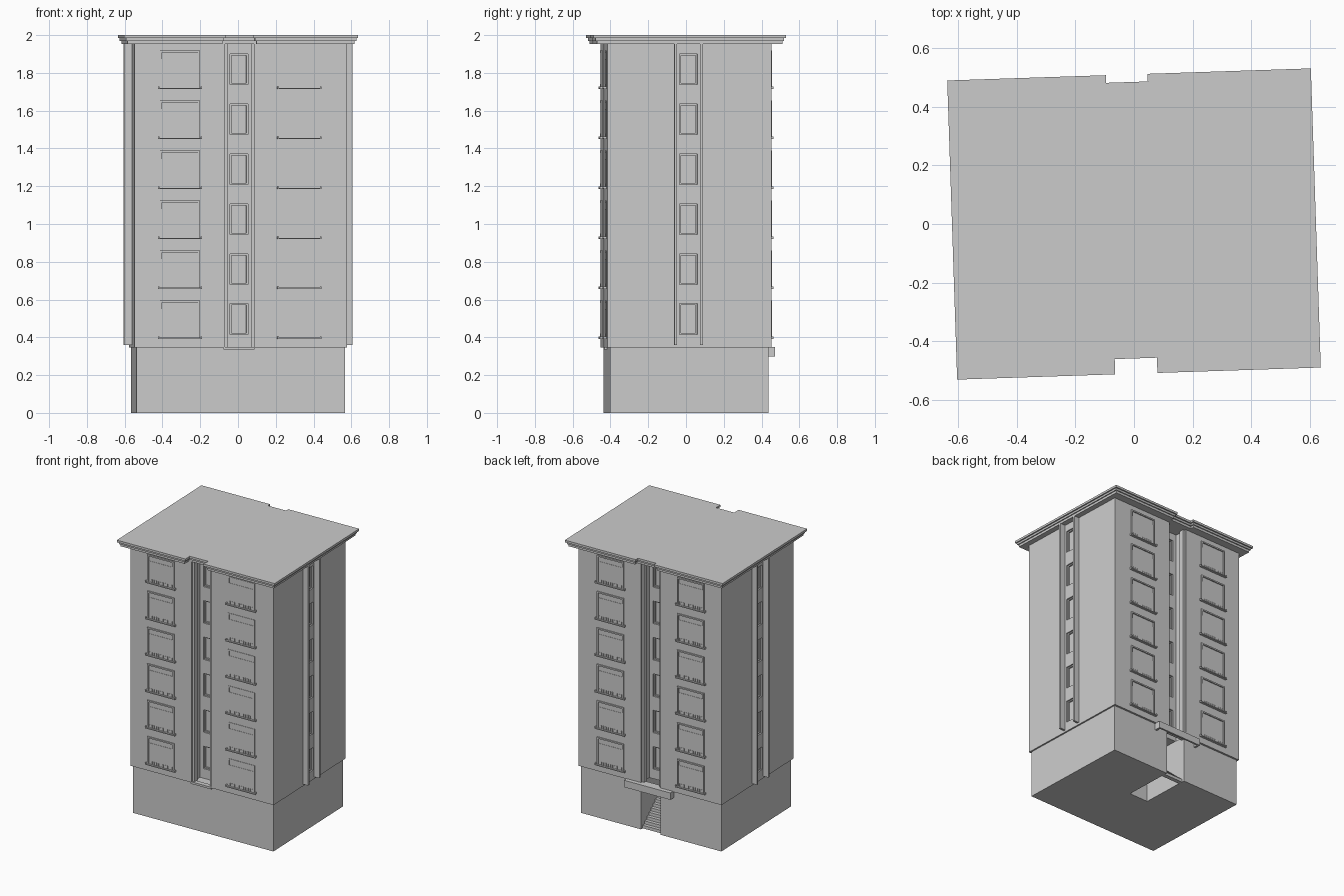
import bpy, bmesh, math
from mathutils import Vector

if "Cube" in bpy.data.objects:
    bpy.data.objects.remove(bpy.data.objects["Cube"])

TURN = math.radians(1.9)
HX, HY = 0.563, 0.434            # half size of the tower
Z0, Z1 = 0.345, 1.955
FLOORS = [0.395 + 0.2645 * i for i in range(6)]
FRONT, RIGHT, BACK, LEFT = range(4)
U = [Vector((1, 0)), Vector((0, 1)), Vector((-1, 0)), Vector((0, -1))]
N = [Vector((0, -1)), Vector((1, 0)), Vector((0, 1)), Vector((-1, 0))]
MID = [-0.006, -0.006, 0.006, 0.006]   # centre of the window column on each side

grey = bpy.data.materials.new("plain grey")
grey.use_nodes = True
grey.diffuse_color = (0.6, 0.6, 0.6, 1)
grey.node_tree.nodes["Principled BSDF"].inputs["Base Color"].default_value = (0.6, 0.6, 0.6, 1)


def finish(name, bm):
    bmesh.ops.recalc_face_normals(bm, faces=bm.faces)
    mesh = bpy.data.meshes.new(name)
    bm.to_mesh(mesh)
    bm.free()
    mesh.materials.append(grey)
    ob = bpy.data.objects.new(name, mesh)
    ob.rotation_euler.z = TURN
    bpy.context.collection.objects.link(ob)


def prism(bm, pts, z0, z1):
    face = bm.faces.new([bm.verts.new((p[0], p[1], z0)) for p in pts])
    up = bmesh.ops.extrude_face_region(bm, geom=[face])["geom"]
    bmesh.ops.translate(bm, vec=(0, 0, z1 - z0),
                        verts=[v for v in up if isinstance(v, bmesh.types.BMVert)])


def box(bm, side, u0, u1, n0, n1, z0, z1):
    """Box given along a side (u), outward from the centre (n) and in height."""
    prism(bm, [U[side] * u + N[side] * n for u, n in
               ((u0, n0), (u1, n0), (u1, n1), (u0, n1))], z0, z1)


def outline(hx, hy, notches):
    """Rectangle with nested notches: {side: [(u0, u1, depth), ...]}."""
    pts = []
    for side in range(4):
        along, out = (hx, hy) if side % 2 == 0 else (hy, hx)
        left, right, deep = [-along], [], 0
        path = [(-along, out)]
        tail = []
        for u0, u1, d in notches.get(side, []):
            path += [(u0, out - deep), (u0, out - d)]
            tail = [(u1, out - d), (u1, out - deep)] + tail
            deep = d
        pts += [U[side] * u + N[side] * n for u, n in path + tail]
    return pts


def reach(side):
    return HY if side % 2 == 0 else HX


# Ground floor with the entrance passage cut in the back
bm = bmesh.new()
prism(bm, outline(0.552, 0.42, {BACK: [(-0.08, 0.075, 0.37)]}), 0, Z0)
finish("ground_floor", bm)

# Stair rising through the passage
bm = bmesh.new()
STEPS = 14
for i in range(STEPS):
    n = 0.40 - 0.025 * i
    z = 0.022 * i
    box(bm, BACK, -0.08, 0.075, n - 0.03, n, z, z + 0.022)
finish("entrance_stair", bm)

# Canopy over the entrance, with a lip and side brackets
bm = bmesh.new()
box(bm, BACK, -0.185, 0.18, 0.40, 0.465, 0.325, 0.348)
box(bm, BACK, -0.185, 0.18, 0.452, 0.465, 0.298, 0.348)
for u in (-0.185, 0.165):
    box(bm, BACK, u, u + 0.015, 0.42, 0.46, 0.298, 0.33)
finish("entrance_canopy", bm)

# Tower with deep front and back recesses and a shallow window slot on every side
bm = bmesh.new()
cuts = {}
DEEP = 0.10
for side in range(4):
    c = MID[side]
    slot = (c - 0.047, c + 0.047)
    cuts[side] = ([(c - 0.076, c + 0.076, DEEP), (*slot, DEEP + 0.02)]
                  if side % 2 == 0 else [(*slot, 0.02)])
prism(bm, outline(HX, HY, cuts), Z0, Z1)
finish("tower_walls", bm)

# Spandrels closing the slot between the column windows
bm = bmesh.new()
frames = bmesh.new()
for side in range(4):
    c = MID[side]
    wall = reach(side) - (DEEP if side % 2 == 0 else 0)
    low = Z0
    for z in FLOORS + [None]:
        top = Z1 if z is None else z + 0.02
        box(bm, side, c - 0.047, c + 0.047, wall - 0.02, wall, low, top)
        if z is None:
            break
        low = z + 0.183
        for u in (c - 0.047, c + 0.039):
            box(frames, side, u, u + 0.008, wall - 0.02, wall - 0.01, top, low)
        for h in (top, low - 0.008):
            box(frames, side, c - 0.047, c + 0.047, wall - 0.02, wall - 0.01, h, h + 0.008)
finish("column_spandrels", bm)
finish("column_window_frames", frames)

# Pillars flanking each window column
bm = bmesh.new()
for side in range(4):
    c = MID[side]
    for s in (-1, 1):
        u0, u1 = sorted((c + s * 0.061, c + s * 0.076))
        if side % 2 == 0:
            box(bm, side, u0, u1, HY - 0.05, HY - 0.012, Z0, Z1)
        else:
            box(bm, side, u0, u1, HX - 0.01, HX + 0.041, 0.36, Z1)
finish("column_pillars", bm)

# Threshold at the foot of the front recess
bm = bmesh.new()
box(bm, FRONT, -0.09, 0.072, 0.40, HY, 0.335, 0.35)
finish("recess_threshold", bm)

# Wide windows on the front and back wings
frames, sills, rails = bmesh.new(), bmesh.new(), bmesh.new()
for side in (FRONT, BACK):
    for wing in (-1, 1):
        c = wing * 0.316 + MID[side]
        flush = side == FRONT and wing == 1
        out = HY + (0.003 if flush else 0.008)
        for z in FLOORS:
            for u in (c - 0.105, c + 0.095):
                box(frames, side, u, u + 0.01, HY - 0.01, out, z, z + 0.2)
            box(frames, side, c - 0.105, c + 0.105, HY - 0.01, out, z + 0.19, z + 0.2)
            box(frames, side, c - 0.095, c + 0.095, HY - 0.01, HY + 0.002, z, z + 0.155)
            box(sills, side, c - 0.117, c + 0.117, HY - 0.01, HY + 0.016, z - 0.004, z + 0.003)
            for u in (c - 0.117, c + 0.109):
                box(sills, side, u, u + 0.008, HY - 0.01, HY + 0.016, z, z + 0.01)
            for i in range(11):
                u = c - 0.09 + 0.0175 * i
                box(rails, side, u, u + 0.005, HY - 0.01, HY + 0.006, z, z + 0.025)
finish("wing_window_frames", frames)
finish("wing_window_sills", sills)
finish("wing_window_rails", rails)

# Stepped cornice and flat roof, notched over the recesses
bm = bmesh.new()
for inset, z0, z1 in ((0.018, 1.953, 1.972), (0.01, 1.97, 1.986), (0, 1.984, 2.0)):
    notch = {FRONT: [(-0.081 - inset, 0.063 + inset, 0.052)],
             BACK: [(-0.063 - inset, 0.079 + inset, 0.026)]}
    prism(bm, outline(0.62 - inset, 0.51 - inset, notch), z0, z1)
finish("roof_cornice", bm)
